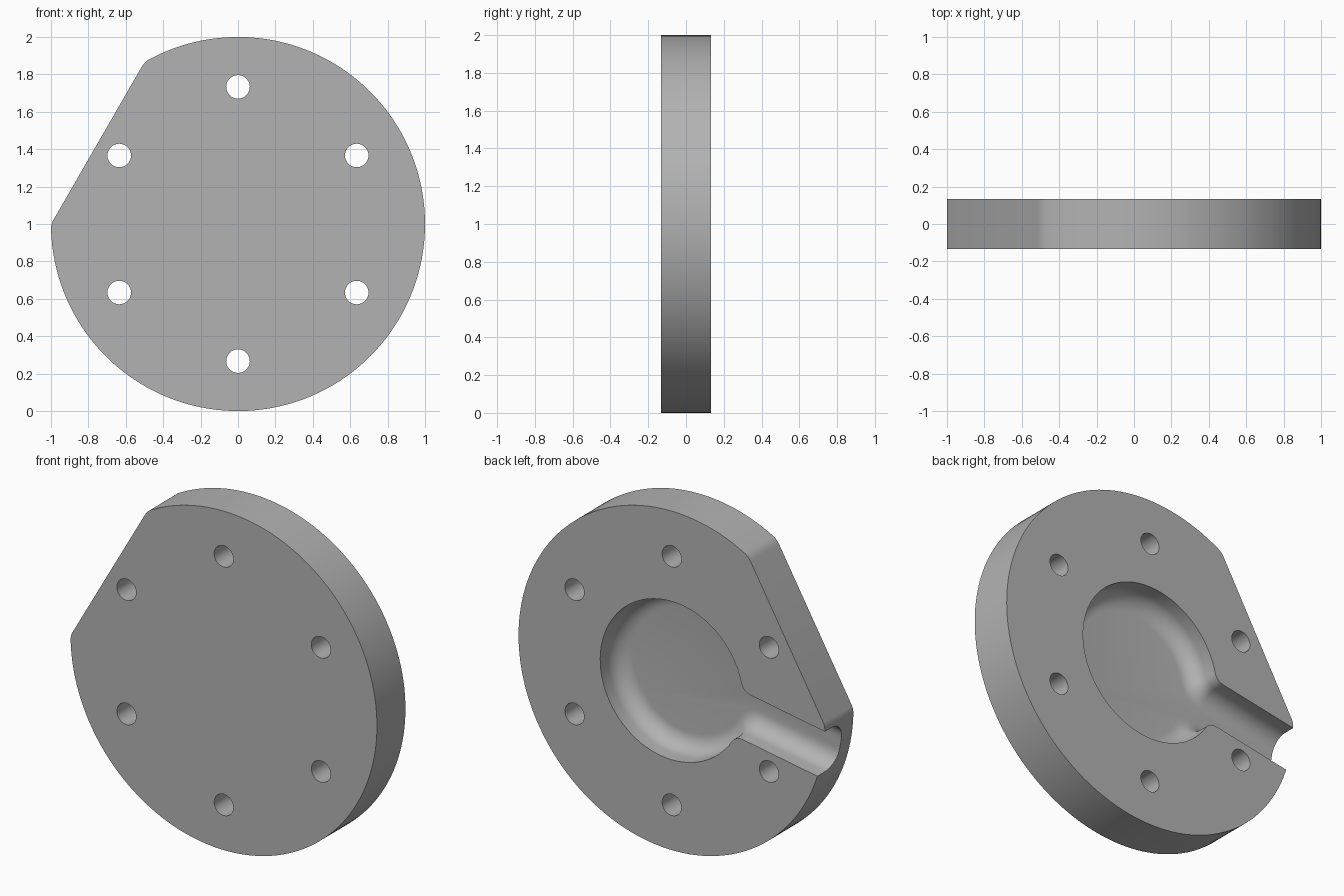
import bpy, bmesh
from math import sin, cos, asin, acos, radians, pi, tau

if "Cube" in bpy.data.objects:
    bpy.data.objects.remove(bpy.data.objects["Cube"])

HALF = 0.133                  # half thickness of the disc
DEPTH, FILLET = 0.167, 0.1    # pocket depth and floor rounding
POCKET_R, SLOT_W, CORNER = 0.467, 0.14, 0.07
SLOT_DIR = radians(190)

metal = bpy.data.materials.new("plain grey")
metal.diffuse_color = (0.45, 0.45, 0.45, 1)
metal.use_nodes = True
metal.node_tree.nodes["Principled BSDF"].inputs["Base Color"].default_value = metal.diffuse_color


def arc(cx, cz, r, a0, a1, n):
    return [(cx + r * cos(a0 + (a1 - a0) * i / n),
             cz + r * sin(a0 + (a1 - a0) * i / n)) for i in range(n + 1)]


def loft(name, layers):
    """Solid through equal-length outlines given as (y, [(x, z), ...])."""
    bm = bmesh.new()
    rings = [[bm.verts.new((x, y, z + 1)) for x, z in pts] for y, pts in layers]
    n = len(rings[0])
    for a, b in zip(rings, rings[1:]):
        for i in range(n):
            j = (i + 1) % n
            bm.faces.new((a[i], a[j], b[j], b[i]))
    bm.faces.new(rings[0][::-1])
    bm.faces.new(rings[-1])
    bmesh.ops.recalc_face_normals(bm, faces=bm.faces)
    me = bpy.data.meshes.new(name)
    bm.to_mesh(me)
    bm.free()
    me.materials.append(metal)
    ob = bpy.data.objects.new(name, me)
    bpy.context.collection.objects.link(ob)
    return ob


# Disc outline: circle with a flat at upper left, its two ends rounded
f, mid = 0.1, radians(150)
t = acos((cos(pi / 6) - f) / (1 - f))
outline = arc(0, 0, 1, mid + t, mid - t + tau, 120)
for a0, a1, s in ((mid - t, mid, -t), (mid, mid + t, t)):
    outline += arc((1 - f) * cos(mid + s), (1 - f) * sin(mid + s), f, a0, a1, 6)[1:]
outline.pop()
disc = loft("flange_disc", [(-HALF, outline), (HALF, outline)])


def pocket_outline(o):
    """Round pocket joined to a slot, shrunk inward by o."""
    a = asin((SLOT_W + CORNER) / (POCKET_R + CORNER))
    cx, cz = (POCKET_R + CORNER) * cos(a), SLOT_W + CORNER
    pts = arc(0, 0, POCKET_R - o, a, tau - a, 72)
    pts += arc(cx, -cz, CORNER + o, pi - a, pi / 2, 8)[1:]
    pts += [(1.2, -SLOT_W + o), (1.2, SLOT_W - o)]
    pts += arc(cx, cz, CORNER + o, -pi / 2, a - pi, 8)[:-1]
    c, s = cos(SLOT_DIR), sin(SLOT_DIR)
    return [(x * c - z * s, x * s + z * c) for x, z in pts]


# Pocket cutter with a rounded floor edge
floor = HALF - DEPTH
layers = [(HALF + 0.05, pocket_outline(0))]
for i in range(9):
    b = pi / 2 * i / 8
    layers.append((floor + FILLET * (1 - sin(b)), pocket_outline(FILLET * (1 - cos(b)))))
cutters = [loft("pocket_cutter", layers)]

# Six bolt holes
for k in range(6):
    a = radians(90 + 60 * k)
    ring = arc(0.733 * cos(a), 0.733 * sin(a), 0.063, 0, tau, 32)[:-1]
    cutters.append(loft("bolt_hole_cutter", [(-HALF - 0.05, ring), (HALF + 0.05, ring)]))

# Cut everything out of the disc and smooth it
bpy.context.view_layer.objects.active = disc
disc.select_set(True)
for c in cutters:
    c.hide_render = True
    m = disc.modifiers.new("cut", 'BOOLEAN')
    m.operation, m.solver, m.object = 'DIFFERENCE', 'EXACT', c
    bpy.ops.object.modifier_apply(modifier=m.name)
for c in cutters:
    bpy.data.objects.remove(c)
bpy.ops.object.shade_smooth_by_angle(angle=radians(30))
